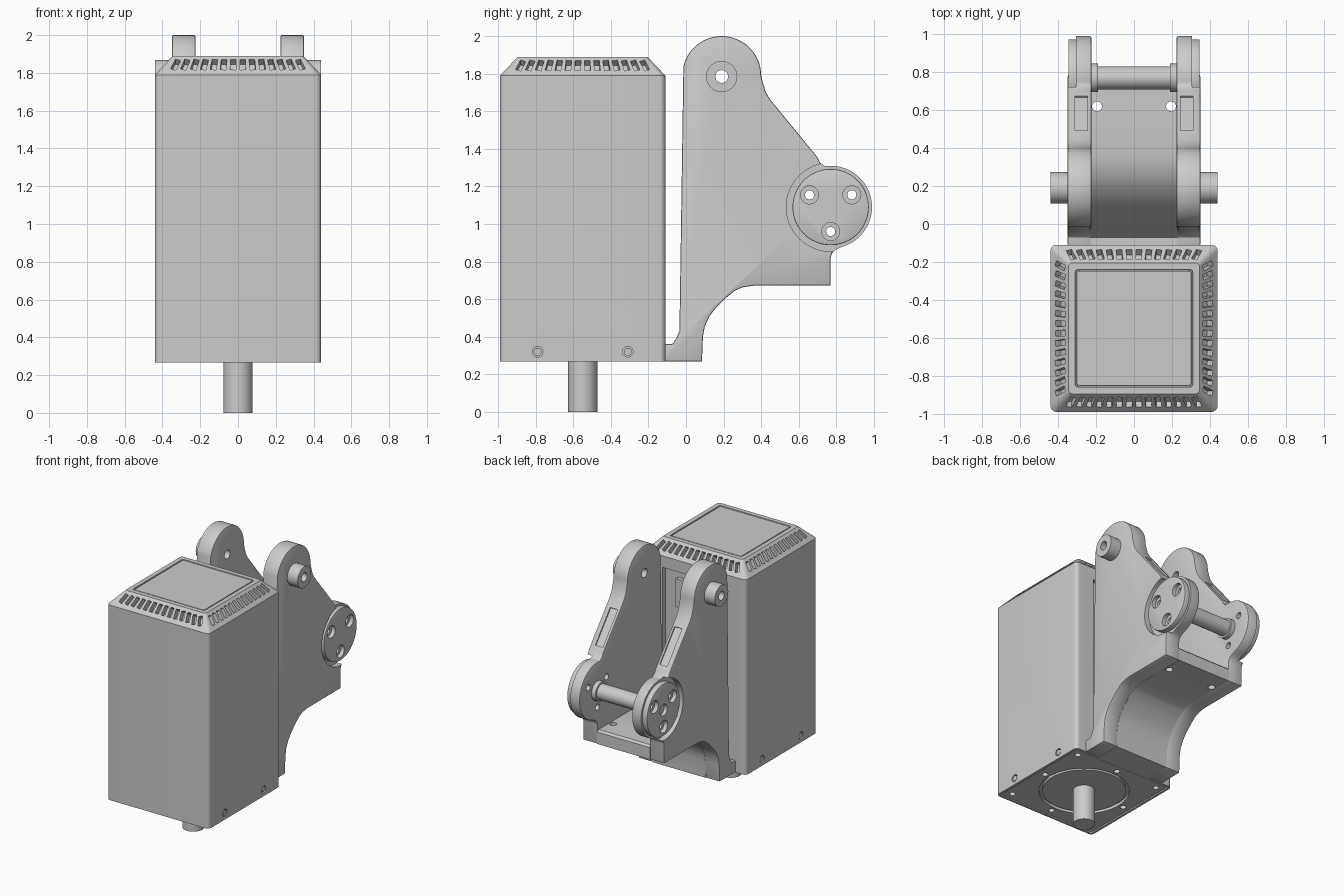
import bpy, bmesh
from math import sin, cos, pi, radians, atan2
from mathutils import Matrix, Vector

if "Cube" in bpy.data.objects:
    bpy.data.objects.remove(bpy.data.objects["Cube"])


def finish(name, bm):
    bmesh.ops.recalc_face_normals(bm, faces=bm.faces)
    me = bpy.data.meshes.new(name)
    bm.to_mesh(me)
    bm.free()
    ob = bpy.data.objects.new(name, me)
    bpy.context.collection.objects.link(ob)
    return ob


def activate(ob):
    bpy.ops.object.select_all(action='DESELECT')
    ob.select_set(True)
    bpy.context.view_layer.objects.active = ob


def modify(ob, kind, **props):
    activate(ob)
    mod = ob.modifiers.new(kind, kind)
    for key, value in props.items():
        setattr(mod, key, value)
    bpy.ops.object.modifier_apply(modifier=mod.name)


def cut(ob, cutter):
    modify(ob, 'BOOLEAN', operation='DIFFERENCE', solver='EXACT', object=cutter)
    bpy.data.objects.remove(cutter)


def cylinders(name, axis, r, a, b, centres, n=32):
    # axis 'X': centres are (y, z); axis 'Z': centres are (x, y)
    bm = bmesh.new()
    for p, q in centres:
        if axis == 'X':
            m = Matrix.Translation(((a + b) / 2, p, q)) @ Matrix.Rotation(pi / 2, 4, 'Y')
        else:
            m = Matrix.Translation((p, q, (a + b) / 2))
        bmesh.ops.create_cone(bm, cap_ends=True, segments=n, radius1=r, radius2=r,
                              depth=b - a, matrix=m)
    return finish(name, bm)


def boxes(name, items):
    bm = bmesh.new()
    for matrix, size in items:
        bmesh.ops.create_cube(bm, size=1, matrix=matrix @ Matrix.Diagonal((*size, 1)))
    return finish(name, bm)


def extrude_x(name, pts, x0, x1):
    bm = bmesh.new()
    face = bm.faces.new([bm.verts.new((x0, y, z)) for y, z in pts])
    geo = bmesh.ops.extrude_face_region(bm, geom=[face])['geom']
    bmesh.ops.translate(bm, vec=(x1 - x0, 0, 0),
                        verts=[v for v in geo if isinstance(v, bmesh.types.BMVert)])
    return finish(name, bm)


def arc(cy, cz, r, a0, a1, n):
    return [(cy + r * cos(radians(a0 + (a1 - a0) * i / n)),
             cz + r * sin(radians(a0 + (a1 - a0) * i / n))) for i in range(n + 1)]


def loft_square(name, rings, cy):
    # rings: (half width, corner radius, z)
    bm = bmesh.new()
    loops = []
    for h, r, z in rings:
        pts = []
        for k, (sx, sy) in enumerate([(1, 1), (-1, 1), (-1, -1), (1, -1)]):
            pts += arc(sx * (h - r), cy + sy * (h - r), r, 90 * k, 90 * k + 90, 6)
        loops.append([bm.verts.new((x, y, z)) for x, y in pts])
    for lo, hi in zip(loops, loops[1:]):
        n = len(lo)
        for i in range(n):
            bm.faces.new((lo[i], lo[(i + 1) % n], hi[(i + 1) % n], hi[i]))
    bm.faces.new(loops[0])
    bm.faces.new(loops[-1])
    return finish(name, bm)


CY = -0.55          # motor axis
PIVOT = (0.19, 1.785)
LUG = (0.77, 1.09)

# Motor cover with bottom seam, chamfered lid and top panel groove
cover = loft_square('motor_cover', [
    (.415, .02, .272), (.415, .02, .288), (.422, .02, .288), (.422, .02, .268),
    (.44, .03, .268), (.44, .03, 1.79), (.345, .02, 1.89), (.31, .015, 1.89),
    (.308, .015, 1.88), (.303, .015, 1.88), (.301, .015, 1.888)], CY)

# Fanned vent slots on all four lid slopes
slope = atan2(.10, .095)
slots = []
for side in range(4):
    for i in range(14):
        x = -.33 + .66 * i / 13
        slots.append((Matrix.Translation((0, CY, 0)) @ Matrix.Rotation(side * pi / 2, 4, 'Z')
                      @ Matrix.Translation((x, -.389, 1.844)) @ Matrix.Rotation(slope, 4, 'X')
                      @ Matrix.Rotation(x * 1.1, 4, 'Z'), (.03, .075, .08)))
cut(cover, boxes('slot_cutter', slots))

# Recessed rear panel and connector block
cut(cover, boxes('rear_cutter', [(Matrix.Translation((0, -.11, 1.07)), (.56, .07, 1.26))]))
boxes('rear_connector', [(Matrix.Translation((0, -.133, 1.53)), (.34, .036, .22))])

# Side screws
screws = [(-.79, .32), (-.31, .32)]
for s in (-1, 1):
    cut(cover, cylinders('screw_cutter', 'X', .028, s * .44 - .03, s * .44 + .03, screws, 24))
    cylinders('side_screws', 'X', .021, s * .425 - .012, s * .425 + .012, screws, 24)

# Underside: bolt holes, round recess, flange and shaft
bolts = [(.36 * i, CY + .36 * j) for i in (-1, 0, 1) for j in (-1, 0, 1) if i or j]
cut(cover, cylinders('bolt_cutter', 'Z', .022, .2, .32, bolts, 20))
cut(cover, cylinders('recess_cutter', 'Z', .32, .2, .295, [(0, CY)], 64))
cylinders('motor_flange', 'Z', .295, .275, .31, [(0, CY)], 64)
cylinders('motor_shaft', 'Z', .078, 0, .31, [(0, CY)], 48)

# Curved underside shared by the bracket plates and web
under = [(-.115, .268), (.085, .268), (.09, .40), (.10, .455), (.125, .51), (.16, .555),
         (.21, .605), (.26, .645), (.30, .663), (.36, .672), (.77, .672)]
back = [(-.035, .43), (-.05, .395), (-.07, .362), (-.115, .362)]

# Side plate with upper lobe and round lug
plate = extrude_x('bracket_plates', under + [(.77, .82), (.777, .845), (.795, .862)]
                  + arc(*LUG, .22, -75, 98, 36)
                  + [(.715, 1.325), (.70, 1.355), (.45, 1.66), (.425, 1.70), (.41, 1.75)]
                  + arc(PIVOT[0], 1.79, .21, 0, 166, 30) + back, .225, .35)
modify(plate, 'BEVEL', width=.008, segments=2, limit_method='ANGLE', angle_limit=radians(40))
cut(plate, cylinders('lug_cutter', 'X', .236, .305, .5, [LUG], 64))
cut(plate, boxes('pocket_cutter', [(Matrix.Translation((.278, .585, 1.498))
    @ Matrix.Rotation(atan2(-.305, .25), 4, 'X'), (.065, .29, .024))]))

# Lug cap, pivot boss and their holes
cap = cylinders('lug_caps', 'X', .203, .295, .346, [LUG], 64)
modify(cap, 'BEVEL', width=.006, segments=2, limit_method='ANGLE')
boss = cylinders('pivot_bosses', 'X', .083, .34, .44, [PIVOT], 40)
holes = arc(*LUG, .13, 30, 270, 2)
cut(cap, cylinders('counterbore_cutter', 'X', .048, .315, .4, holes, 28))
for ob, r, pts in ((cap, .024, holes), (plate, .024, holes),
                   (plate, .034, [PIVOT]), (boss, .034, [PIVOT])):
    cut(ob, cylinders('hole_cutter', 'X', r, .1, .5, pts, 24))
collar = cylinders('rod_collars', 'X', .075, .19, .235, [LUG], 40)
for ob in (plate, cap, boss, collar):
    modify(ob, 'MIRROR')
cut(cap, cylinders('centre_cutter', 'X', .045, -.4, -.32, [LUG], 28))

# Cross rod between lugs
cylinders('cross_rod', 'X', .06, -.30, .30, [LUG], 48)

# Curved web joining the plates, with two floor bolt holes
web = extrude_x('bracket_web', under + [(.77, .765), (.755, .78), (.36, .78), (.28, .765),
                (.20, .725), (.13, .665), (.07, .59), (.02, .51)] + back, -.23, .23)
cut(web, cylinders('floor_cutter', 'Z', .026, .5, 1, [(-.195, .62), (.195, .62)], 24))

for ob in list(bpy.data.objects):
    activate(ob)
    bpy.ops.object.shade_smooth_by_angle(angle=radians(30))
